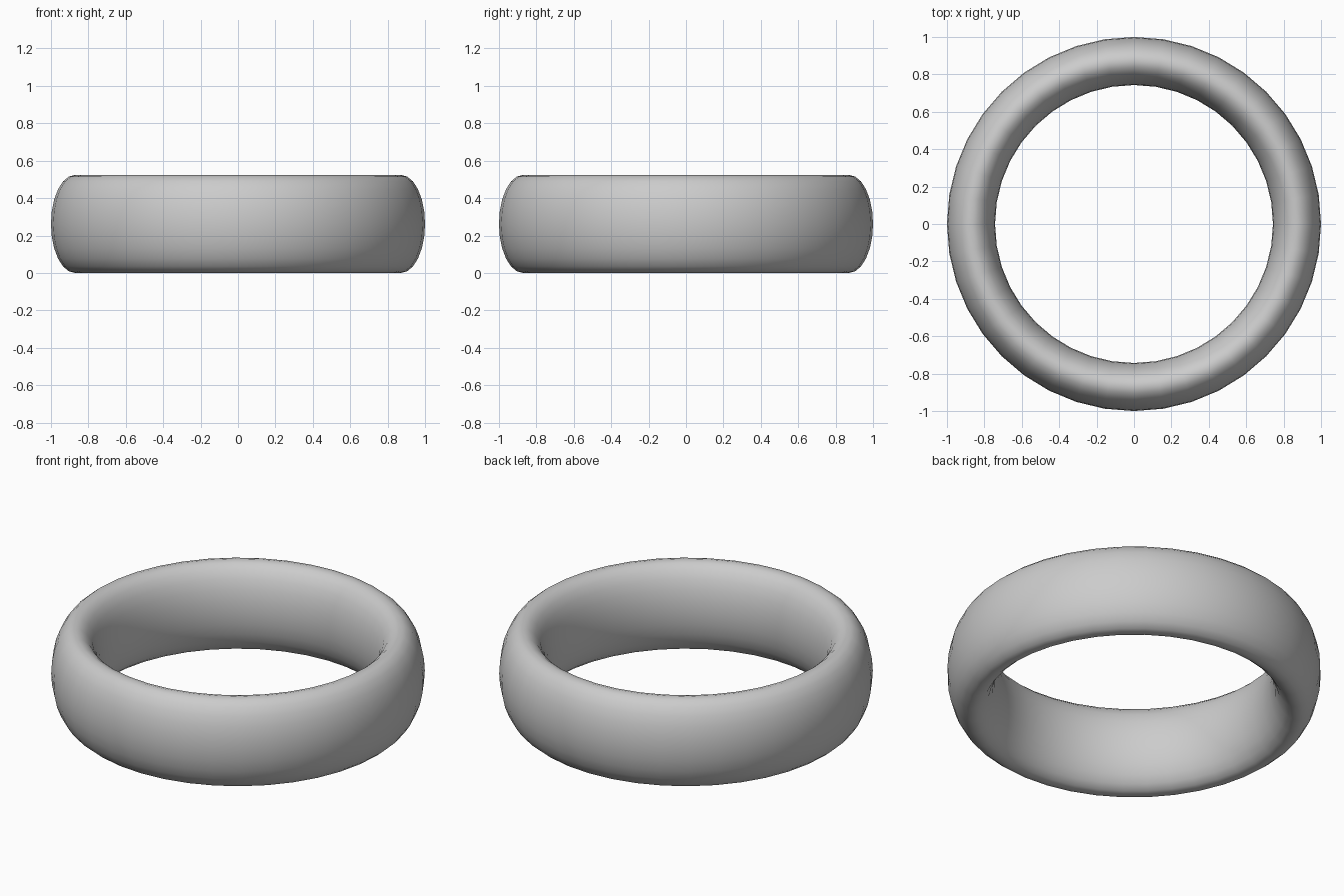
import bpy
from math import radians

if "Cube" in bpy.data.objects:
    bpy.data.objects.remove(bpy.data.objects["Cube"])

# Ring: torus stretched vertically to give an oval cross-section
INNER, OUTER, HEIGHT = 0.743, 1.0, 0.524
tube = (OUTER - INNER) / 2

bpy.ops.mesh.primitive_torus_add(
    major_radius=(OUTER + INNER) / 2, minor_radius=tube,
    major_segments=40, minor_segments=24,
    location=(0, 0, HEIGHT / 2))
ring = bpy.context.object
ring.name = "ring_band"
ring.scale.z = HEIGHT / (2 * tube)
bpy.ops.object.transform_apply(location=False, rotation=False, scale=True)
bpy.ops.object.shade_smooth_by_angle(angle=radians(60))
